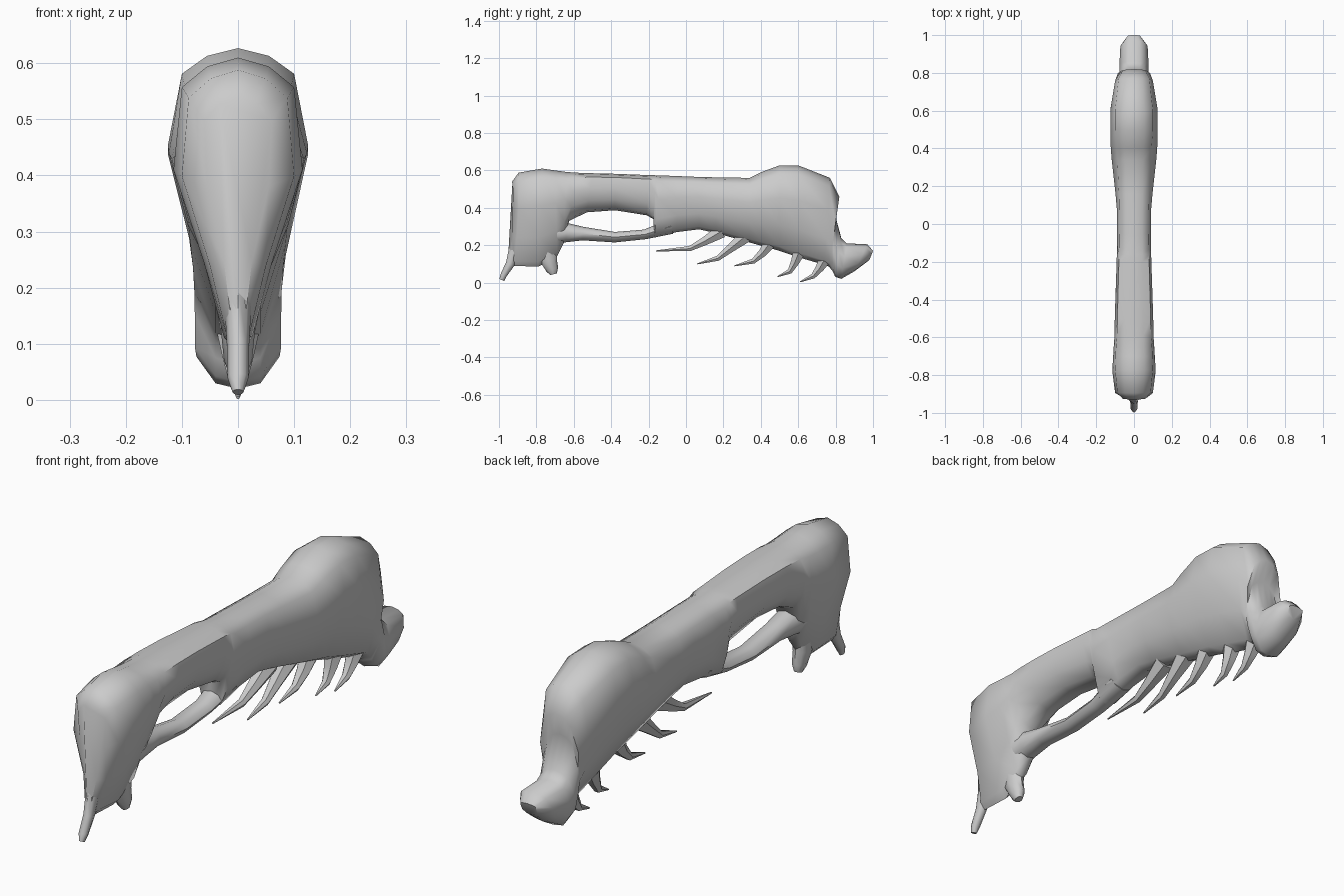
import bpy, bmesh, math
from mathutils import Vector


def loft(name, rings):
    """Skin a list of equal-sized vertex rings and cap both ends."""
    bm = bmesh.new()
    loops = [[bm.verts.new(p) for p in ring] for ring in rings]
    n = len(loops[0])
    for a, b in zip(loops, loops[1:]):
        for i in range(n):
            j = (i + 1) % n
            bm.faces.new((a[i], a[j], b[j], b[i]))
    bm.faces.new(loops[0])
    bm.faces.new(loops[-1][::-1])
    bmesh.ops.recalc_face_normals(bm, faces=bm.faces)
    mesh = bpy.data.meshes.new(name)
    bm.to_mesh(mesh)
    bm.free()
    obj = bpy.data.objects.new(name, mesh)
    bpy.context.collection.objects.link(obj)
    mesh.polygons.foreach_set("use_smooth", [True] * len(mesh.polygons))
    mesh.set_sharp_from_angle(angle=math.radians(55))
    return obj


def body_ring(yt, zt, yb, zb, wt, wm, wl, wb, bow=0.0):
    """Slanted symmetric section: top point, bottom point, four half widths."""
    half = [(0, 0), (.03, .55 * wt), (.1, wt), (.38, wm), (.7, wl), (.95, wb), (1, 0)]
    pts = []
    for f, w in half:
        y = yt + (yb - yt) * f + bow * 4 * f * (1 - f)
        pts.append((w, y, zt + (zb - zt) * f))
    return pts + [(-x, y, z) for x, y, z in pts[-2:0:-1]]


def tube(name, path, sides=8):
    """Tapered tube in the centre plane; path items are y, z, thickness, half width."""
    pts = [Vector((0, p[0], p[1])) for p in path]
    rings = []
    for i, (y, z, r, w) in enumerate(path):
        t = (pts[min(i + 1, len(pts) - 1)] - pts[max(i - 1, 0)]).normalized()
        side = Vector((0, -t.z, t.y))
        ring = []
        for k in range(sides):
            a = 2 * math.pi * k / sides
            ring.append(pts[i] + side * r * math.sin(a) + Vector((w * math.cos(a), 0, 0)))
        rings.append(ring)
    return loft(name, rings)


# Body: front post, long upper beam, swollen rear
front = [
    (-.93, .54, -.952, .12, .06, .055, .025, .012, .02),
    (-.895, .588, -.92, .09, .088, .10, .05, .02, .01),
    (-.77, .61, -.79, .085, .10, .115, .06, .025),
    (-.70, .60, -.69, .14, .098, .11, .062, .025),
    (-.64, .592, -.655, .21, .095, .107, .07, .03),
    (-.59, .588, -.625, .33, .09, .104, .085, .04),
    (-.50, .585, -.53, .376, .088, .102, .085, .045),
    (-.38, .582, -.38, .387, .085, .098, .08, .045),
    (-.20, .575, -.21, .36, .08, .092, .075, .045),
    (-.16, .574, -.175, .34, .08, .091, .075, .045),
    (-.13, .573, -.17, .24, .08, .09, .07, .04),
]
rear = [
    (-.05, .57, -.05, .27, .078, .09, .07, .04),
    (.07, .565, .07, .285, .078, .09, .075, .04),
    (.16, .563, .16, .265, .08, .098, .08, .04),
    (.34, .56, .34, .215, .088, .118, .088, .04),
    (.40, .59, .41, .195, .093, .123, .09, .04),
    (.50, .627, .50, .17, .10, .125, .088, .04),
    (.60, .627, .62, .13, .10, .125, .085, .04),
    (.77, .56, .74, .095, .082, .10, .08, .04),
    (.82, .46, .765, .085, .06, .085, .078, .04),
    (.795, .37, .785, .06, .055, .077, .077, .04),
]
# Rear foot: lower knob that continues the body
foot = [
    (.83, .24, .797, .032, .055, .077, .077, .04),
    (.86, .21, .83, .02, .06, .077, .074, .04),
    (.97, .205, .90, .06, .055, .072, .065, .035),
    (1.0, .17, .98, .12, .032, .035, .033, .02),
]
loft("body", [body_ring(*s) for s in front + rear + foot])

# Lower strut closing the slot under the beam
tube("lower_strut", [(-.74, .265, .07, .06), (-.64, .268, .052, .055),
                     (-.55, .262, .036, .045), (-.38, .243, .028, .04),
                     (-.22, .258, .026, .042), (-.08, .30, .04, .05)])

# Front prong and small toe at the base of the post
tube("front_prong", [(-.91, .19, .035, .025), (-.94, .10, .024, .02),
                     (-.975, .04, .017, .019), (-.985, .014, .014, .01)])
tube("front_toe", [(-.745, .22, .06, .035), (-.735, .12, .045, .03),
                   (-.715, .07, .033, .025), (-.708, .045, .018, .015)])

# Row of curved teeth, from front to back: four path points each
teeth = [
    [(.19, .275), (.10, .222), (.02, .182), (-.16, .17)],
    [(.32, .25), (.24, .185), (.17, .13), (.06, .10)],
    [(.46, .23), (.41, .16), (.36, .115), (.26, .09)],
    [(.61, .18), (.583, .11), (.555, .06), (.49, .032)],
    [(.75, .14), (.715, .078), (.68, .035), (.61, .004)],
]
taper = [(.042, .042), (.026, .028), (.016, .017), (.003, .003)]
for i, path in enumerate(teeth, 1):
    tube(f"tooth_{i}", [p + t for p, t in zip(path, taper)], sides=6)
